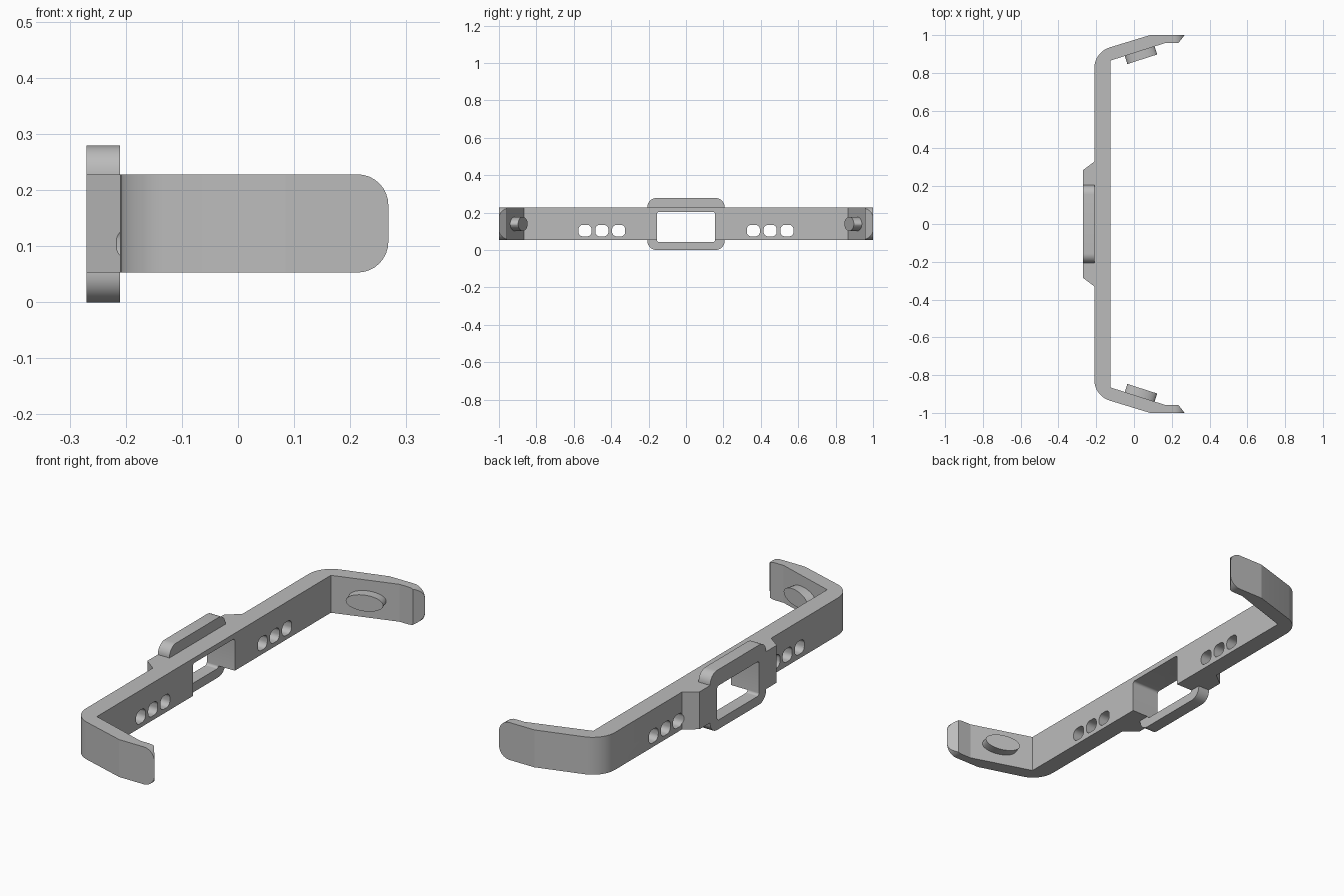
import bpy, bmesh, math

if "Cube" in bpy.data.objects:
    bpy.data.objects.remove(bpy.data.objects["Cube"])

grey = bpy.data.materials.new("plain grey")
grey.diffuse_color = (0.5, 0.5, 0.5, 1)
grey.use_nodes = True
grey.node_tree.nodes["Principled BSDF"].inputs["Base Color"].default_value = grey.diffuse_color


def prism(name, pts, axis, lo, hi):
    """Extrude a 2D outline along an axis: X takes (y,z), Y takes (x,z), Z takes (x,y)."""
    place = {"X": lambda p, t: (t, p[0], p[1]),
             "Y": lambda p, t: (p[0], t, p[1]),
             "Z": lambda p, t: (p[0], p[1], t)}[axis]
    bm = bmesh.new()
    a = [bm.verts.new(place(p, lo)) for p in pts]
    b = [bm.verts.new(place(p, hi)) for p in pts]
    n = len(pts)
    bm.faces.new(a)
    bm.faces.new(b[::-1])
    for i in range(n):
        bm.faces.new((a[i], b[i], b[(i + 1) % n], a[(i + 1) % n]))
    bmesh.ops.recalc_face_normals(bm, faces=bm.faces[:])
    me = bpy.data.meshes.new(name)
    bm.to_mesh(me)
    bm.free()
    me.materials.append(grey)
    ob = bpy.data.objects.new(name, me)
    bpy.context.collection.objects.link(ob)
    return ob


def arc(cx, cy, r, a0, a1, n=8):
    return [(cx + r * math.cos(math.radians(a0 + (a1 - a0) * i / n)),
             cy + r * math.sin(math.radians(a0 + (a1 - a0) * i / n))) for i in range(n + 1)]


def round_rect(x0, x1, y0, y1, r):
    return (arc(x1 - r, y1 - r, r, 0, 90) + arc(x0 + r, y1 - r, r, 90, 180)
            + arc(x0 + r, y0 + r, r, 180, 270) + arc(x1 - r, y0 + r, r, 270, 360))


def combine(ob, other, op):
    m = ob.modifiers.new(op, "BOOLEAN")
    m.operation, m.object, m.solver = op, other, "EXACT"
    bpy.context.view_layer.objects.active = ob
    bpy.ops.object.modifier_apply(modifier=m.name)
    bpy.data.objects.remove(other)


Z0, Z1 = 0.053, 0.228

# Bracket: crossbar with wedge-ended boss and two bent arms, mirrored in y
half = ([(-0.27, 0.285), (-0.21, 0.33)] + arc(-0.095, 0.825, 0.115, 180, 108)
        + [(0.085, 1.0), (0.268, 1.0), (0.235, 0.958), (0.165, 0.958), (-0.125, 0.865)])
bracket = prism("bracket", half + [(x, -y) for x, y in reversed(half)], "Z", Z0, Z1)

# Rounded arm tips
combine(bracket, prism("tip_rounding", [(-0.5, 0.4), (-0.5, -0.1), (-0.4, Z0)]
        + arc(0.213, Z0 + 0.055, 0.055, 270, 360) + arc(0.213, Z1 - 0.055, 0.055, 0, 90)
        + [(-0.4, Z1)], "Y", -1.2, 1.2), "INTERSECT")

# Rear frame plate around the window
combine(bracket, prism("frame_plate", round_rect(-0.207, 0.207, 0, 0.279, 0.05),
                       "X", -0.27, -0.21), "UNION")

# Window and strap slots
combine(bracket, prism("window_cut", round_rect(-0.155, 0.155, 0.043, 0.204, 0.012),
                       "X", -0.4, 0), "DIFFERENCE")
for y in (0.36, 0.45, 0.54):
    for s in (-1, 1):
        combine(bracket, prism("slot_cut", round_rect(s * y - 0.035, s * y + 0.035, 0.073, 0.135, 0.025),
                               "X", -0.4, 0), "DIFFERENCE")

# Oval nubs on the inner faces of the arms
ang = math.atan2(0.093, 0.29)
oval = [(0.083 * math.cos(t * math.tau / 40), 0.038 * math.sin(t * math.tau / 40)) for t in range(40)]
nubs = []
for s, side in ((1, "left"), (-1, "right")):
    nub = prism("nub_" + side, oval, "Y", -0.045 * s if s > 0 else -0.01, 0.01 if s > 0 else 0.045)
    nub.location = (0.03, s * 0.915, 0.14)
    nub.rotation_euler = (0, 0, s * ang)
    nubs.append(nub)

# Smooth the rounded parts, keep the edges sharp
bpy.ops.object.select_all(action="DESELECT")
for ob in [bracket] + nubs:
    ob.select_set(True)
    bpy.context.view_layer.objects.active = ob
bpy.ops.object.shade_smooth_by_angle(angle=math.radians(15))
